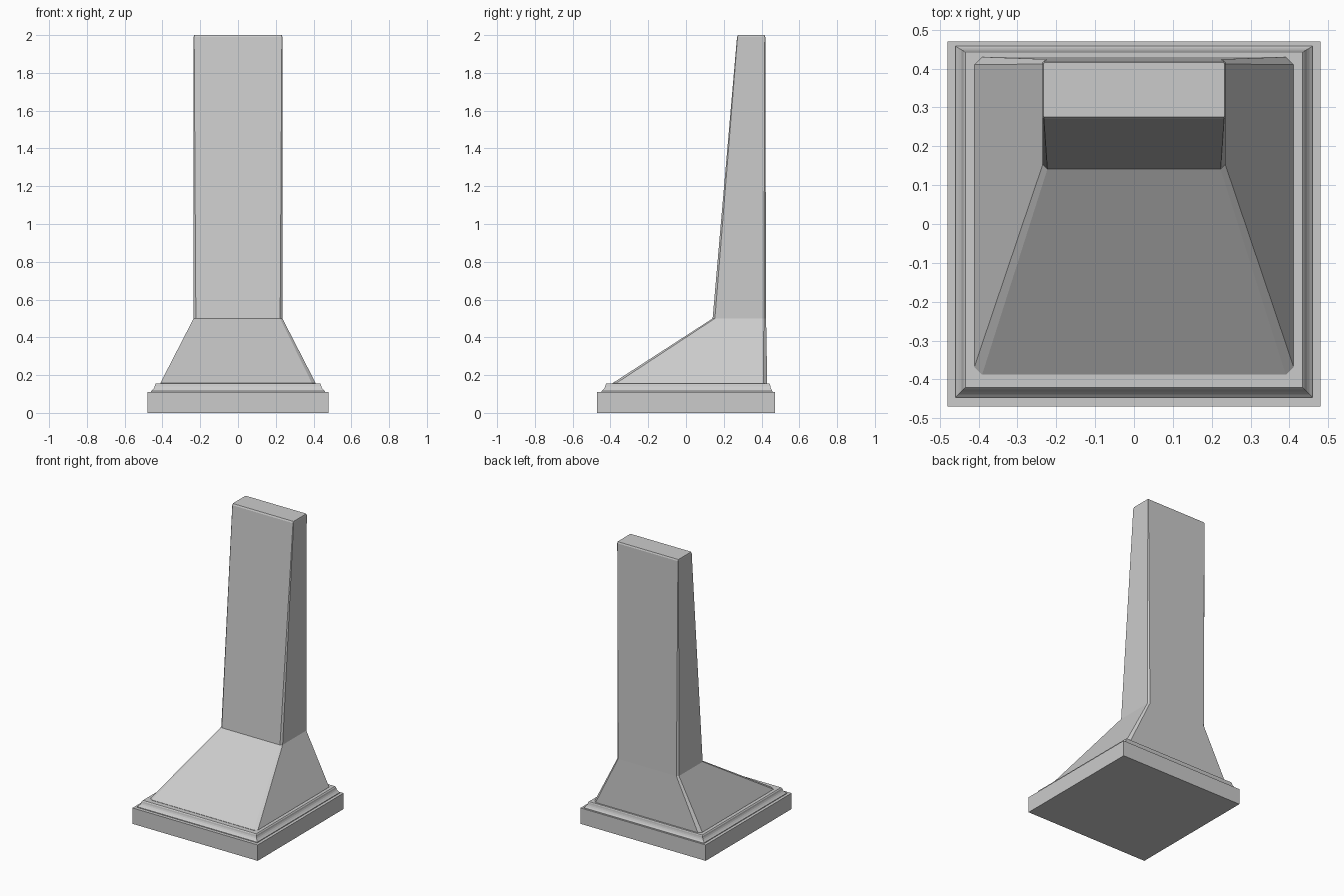
import bpy, bmesh

if "Cube" in bpy.data.objects:
    bpy.data.objects.remove(bpy.data.objects["Cube"])


def ring(x, y0, y1, z, c=0.0):
    """Rectangle outline at height z, with corner chamfer c if given."""
    if not c:
        return [(-x, y0, z), (x, y0, z), (x, y1, z), (-x, y1, z)]
    return [(-x + c, y0, z), (x - c, y0, z), (x, y0 + c, z), (x, y1 - c, z),
            (x - c, y1, z), (-x + c, y1, z), (-x, y1 - c, z), (-x, y0 + c, z)]


def loft(name, rings):
    """Closed solid through a stack of outlines."""
    bm = bmesh.new()
    loops = [[bm.verts.new(p) for p in r] for r in rings]
    n = len(loops[0])
    for a, b in zip(loops, loops[1:]):
        for i in range(n):
            j = (i + 1) % n
            bm.faces.new((a[i], a[j], b[j], b[i]))
    bm.faces.new(loops[0][::-1])
    bm.faces.new(loops[-1])
    bmesh.ops.recalc_face_normals(bm, faces=bm.faces)
    mesh = bpy.data.meshes.new(name)
    bm.to_mesh(mesh)
    bm.free()
    obj = bpy.data.objects.new(name, mesh)
    bpy.context.collection.objects.link(obj)
    return obj


# Square floor slab
loft("base_slab", [ring(0.48, -0.47, 0.47, 0), ring(0.48, -0.47, 0.47, 0.11)])

# Coved moulding on the slab
profile = [(0.0, 0.108), (0.0, 0.115), (0.008, 0.122), (0.015, 0.131),
           (0.019, 0.14), (0.021, 0.15), (0.026, 0.156)]
loft("base_moulding", [ring(0.46 - d, -0.447 + d, 0.458 - d * 0.6, z)
                       for d, z in profile])

# Flared foot and tapering upright, with narrow corner chamfers
loft("tapered_upright", [
    ring(0.411, -0.388, 0.43, 0.15, 0.02),
    ring(0.411, -0.388, 0.43, 0.158, 0.02),
    ring(0.235, 0.141, 0.424, 0.5, 0.012),
    ring(0.235, 0.27, 0.42, 1.99, 0.003),
    ring(0.233, 0.275, 0.416, 2.0, 0.003),
])
